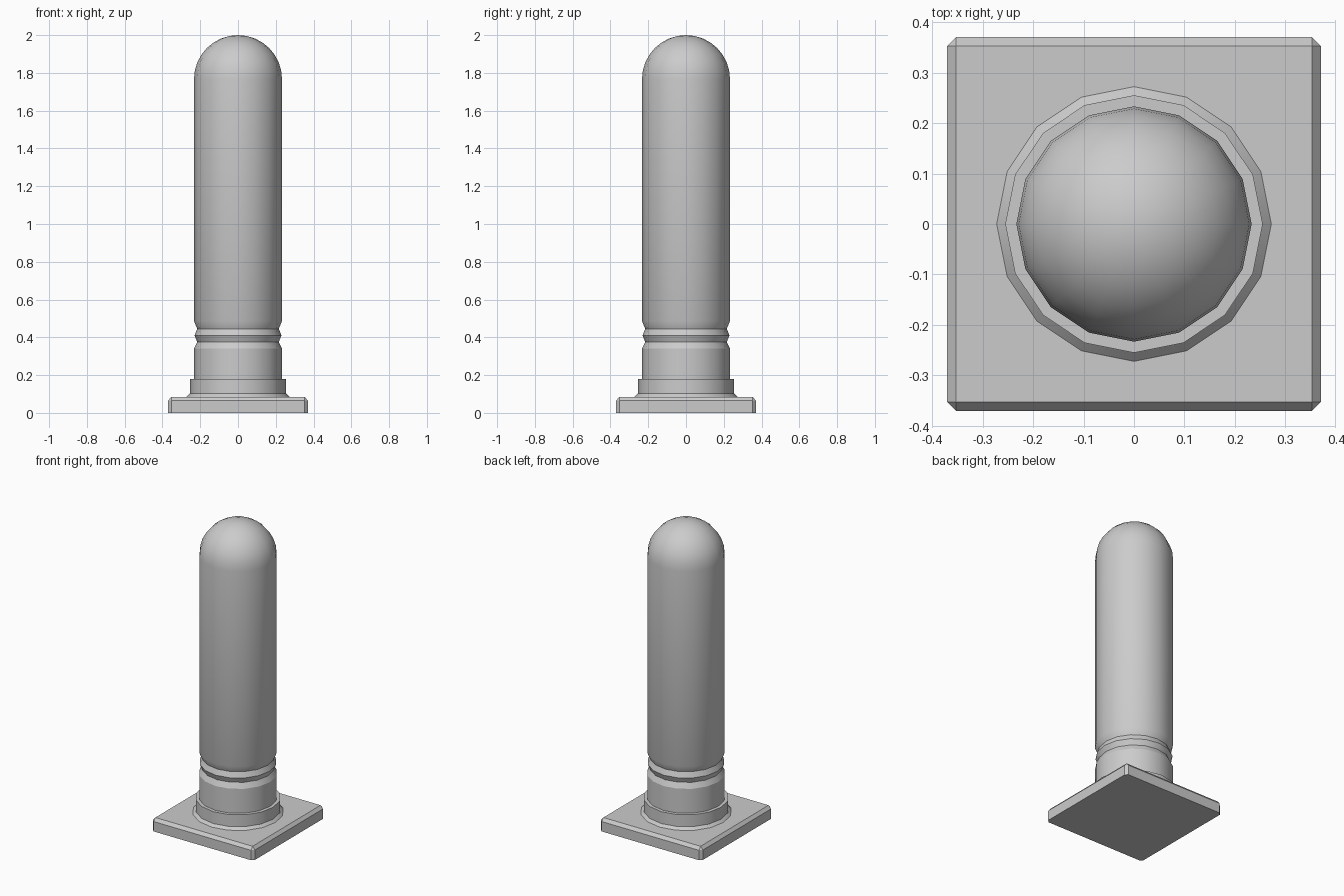
import bpy, bmesh, math

if "Cube" in bpy.data.objects:
    bpy.data.objects.remove(bpy.data.objects["Cube"])

SIDES = 16
stone = bpy.data.materials.new("grey_stone")
stone.diffuse_color = (0.6, 0.6, 0.6, 1)
stone.use_nodes = True
stone.node_tree.nodes["Principled BSDF"].inputs["Base Color"].default_value = stone.diffuse_color


def add_object(name, bm, smooth_angle=None):
    bmesh.ops.remove_doubles(bm, verts=bm.verts[:], dist=1e-4)
    bmesh.ops.recalc_face_normals(bm, faces=bm.faces[:])
    mesh = bpy.data.meshes.new(name)
    bm.to_mesh(mesh)
    bm.free()
    mesh.materials.append(stone)
    obj = bpy.data.objects.new(name, mesh)
    bpy.context.collection.objects.link(obj)
    if smooth_angle:
        bpy.ops.object.select_all(action='DESELECT')
        obj.select_set(True)
        bpy.context.view_layer.objects.active = obj
        bpy.ops.object.shade_smooth_by_angle(angle=math.radians(smooth_angle))
    return obj


def stack(rings):
    """Skin a stack of equal-length point rings; cap both ends."""
    bm = bmesh.new()
    loops = [[bm.verts.new(p) for p in ring] for ring in rings]
    n = len(loops[0])
    for a, b in zip(loops, loops[1:]):
        for i in range(n):
            j = (i + 1) % n
            bm.faces.new((a[i], a[j], b[j], b[i]))
    bm.faces.new(loops[0][::-1])
    bm.faces.new(loops[-1])
    return bm


def circle(r, z):
    return [(r * math.cos(math.tau * i / SIDES), r * math.sin(math.tau * i / SIDES), z)
            for i in range(SIDES)]


def square(half, cut, z):
    """Square ring with cut corners."""
    c = half - cut
    return [(half, -c, z), (half, c, z), (c, half, z), (-c, half, z),
            (-half, c, z), (-half, -c, z), (-c, -half, z), (c, -half, z)]


# Square plinth, chamfered on the top and upright edges
add_object("base_plate", stack([square(0.37, 0.017, 0), square(0.37, 0.017, 0.065),
                                square(0.353, 0, 0.085)]))

# Collar with a flared foot
add_object("collar", stack([circle(0.272, 0.085), circle(0.255, 0.102),
                            circle(0.255, 0.18)]), 30)

# Post: lower drum, two grooves with a ring between, long shaft, round cap
R = 0.233
profile = [(R, 0.18), (R, 0.34), (0.216, 0.375), (0.23, 0.41), (0.216, 0.445),
           (R, 0.487)]
for k in range(8):
    a = math.radians(90 * k / 8)
    profile.append((R * math.cos(a), 2 - R + R * math.sin(a)))
profile.append((0.00001, 2.0))
add_object("post", stack([circle(r, z) for r, z in profile]), 24)
